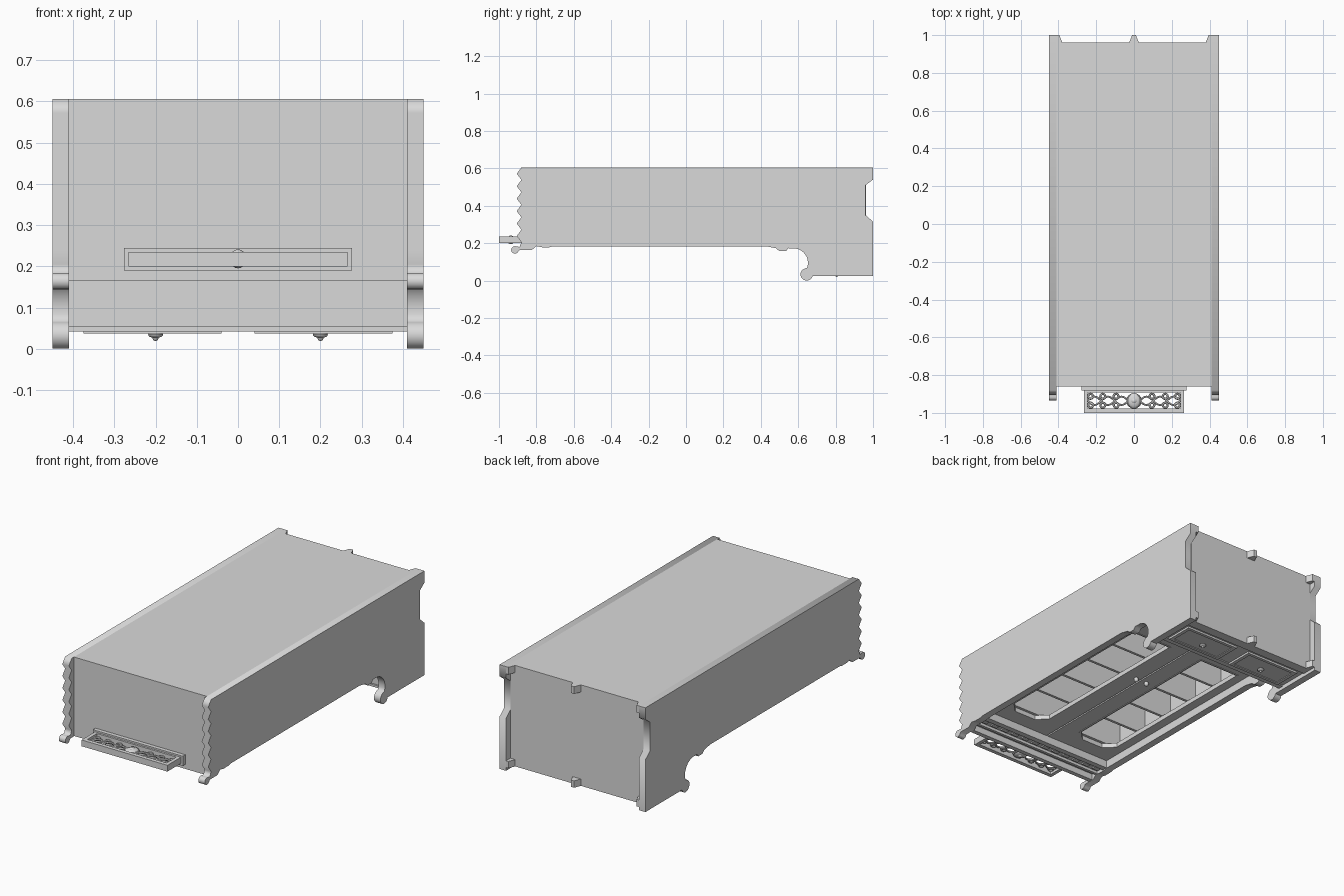
import bpy, bmesh, math
from math import sin, cos, radians, pi
from mathutils import Matrix

if "Cube" in bpy.data.objects:
    bpy.data.objects.remove(bpy.data.objects["Cube"])

grey = bpy.data.materials.new("plain_grey")
grey.use_nodes = True
grey.diffuse_color = (0.7, 0.7, 0.7, 1)
grey.node_tree.nodes["Principled BSDF"].inputs["Base Color"].default_value = (0.7, 0.7, 0.7, 1)


def add(name, mesh):
    ob = bpy.data.objects.new(name, mesh)
    bpy.context.collection.objects.link(ob)
    mesh.materials.clear()
    mesh.materials.append(grey)
    return ob


def smooth(ob, angle=35):
    bpy.ops.object.select_all(action='DESELECT')
    ob.select_set(True)
    bpy.context.view_layer.objects.active = ob
    bpy.ops.object.shade_smooth_by_angle(angle=radians(angle))


def box(name, x, y, z):
    """Block from its x, y and z ranges."""
    bm = bmesh.new()
    bmesh.ops.create_cube(bm, size=1)
    for v in bm.verts:
        for i, (a, b) in enumerate((x, y, z)):
            v.co[i] = a if v.co[i] < 0 else b
    me = bpy.data.meshes.new(name)
    bm.to_mesh(me)
    bm.free()
    return add(name, me)


def curve_mesh(name, loops, matrix, dims='2D', cyclic=True, extrude=0.0, bevel=0.0):
    """Flat-shaded mesh from filled outlines or from tubes along paths."""
    cu = bpy.data.curves.new(name, 'CURVE')
    cu.dimensions = dims
    cu.extrude = extrude
    cu.bevel_depth = bevel
    cu.bevel_resolution = 1
    cu.fill_mode = 'BOTH' if dims == '2D' else 'FULL'
    for pts in loops:
        sp = cu.splines.new('POLY')
        sp.points.add(len(pts) - 1)
        for p, co in zip(sp.points, pts):
            p.co = (co[0], co[1], 0, 1)
        sp.use_cyclic_u = cyclic
    tmp = bpy.data.objects.new(name + "_tmp", cu)
    bpy.context.collection.objects.link(tmp)
    dg = bpy.context.evaluated_depsgraph_get()
    me = bpy.data.meshes.new_from_object(tmp.evaluated_get(dg))
    bpy.data.objects.remove(tmp)
    bm = bmesh.new()
    bm.from_mesh(me)
    bmesh.ops.remove_doubles(bm, verts=bm.verts, dist=1e-5)
    bmesh.ops.recalc_face_normals(bm, faces=bm.faces)
    for f in bm.faces:
        f.smooth = False
    bm.to_mesh(me)
    bm.free()
    me.transform(matrix)
    return add(name, me)


def plate(name, loops, low, high):
    """Flat plate in x-y with holes, between two heights."""
    return curve_mesh(name, loops, Matrix.Translation((0, 0, (low + high) / 2)), extrude=(high - low) / 2)


def arc(cx, cy, r, a0, a1, n=8):
    angles = [radians(a0 + (a1 - a0) * i / n) for i in range(n + 1)]
    return [(cx + r * cos(a), cy + r * sin(a)) for a in angles]


def rect(x0, x1, y0, y1):
    return [(x0, y0), (x1, y0), (x1, y1), (x0, y1)]


def ellipsoid(name, centre, radii):
    bm = bmesh.new()
    bmesh.ops.create_uvsphere(bm, u_segments=20, v_segments=10, radius=1)
    bm.transform(Matrix.Translation(centre) @ Matrix.Diagonal((*radii, 1)))
    me = bpy.data.meshes.new(name)
    bm.to_mesh(me)
    bm.free()
    smooth(add(name, me))


# Shaped side panels, drawn as (y, z)
side = [(-0.88, 0.605), (1, 0.605), (1, 0.54), (0.96, 0.51), (0.96, 0.35), (1, 0.315), (1, 0.024), (0.675, 0.024)]
side += arc(0.645, 0.033, 0.033, -17, -250, 14)
side += arc(0.575, 0.095, 0.077, -20, 95, 10)
side += [(0.545, 0.173), (0.535, 0.157), (0.5, 0.157), (0.48, 0.173), (0.43, 0.183),
         (-0.71, 0.183), (-0.73, 0.178), (-0.77, 0.178), (-0.8, 0.184), (-0.825, 0.163), (-0.89, 0.163)]
side += arc(-0.915, 0.164, 0.02, -40, -270, 10)
side += [(-0.89, 0.18), (-0.88, 0.205)]
teeth = 6
step = (0.605 - 0.205) / teeth
for i in range(teeth):
    z = 0.205 + i * step
    side += [(-0.905, z + step / 2)] + ([(-0.88, z + step)] if i < teeth - 1 else [])
for label, x in (("left", 0.43), ("right", -0.43)):
    stand = Matrix(((0, 0, 1, x), (1, 0, 0, 0), (0, 1, 0, 0), (0, 0, 0, 1)))
    smooth(curve_mesh(label + "_side_panel", [side], stand, extrude=0.02), 80)

# Footed plates: the large back panel and the strip beside the drawers
def feet(start):
    return [(-0.41, start), (0.41, start), (0.41, 1), (0.395, 1), (0.38, 0.962), (0.025, 0.962), (0.01, 1),
            (-0.01, 1), (-0.025, 0.962), (-0.38, 0.962), (-0.395, 1), (-0.41, 1)]

plate("back_panel", [feet(-0.86)], 0.565, 0.605)
plate("front_foot_strip", [feet(0.91)], 0.042, 0.08)

# Carcass boards and shelves
box("end_board", (-0.41, 0.41), (0.94, 0.962), (0.05, 0.6))
box("crown_board", (-0.41, 0.41), (-0.86, -0.84), (0.165, 0.6))
box("counter_board", (-0.41, 0.41), (0.715, 0.735), (0.042, 0.58))
box("counter_lip", (-0.41, 0.41), (0.705, 0.73), (0.042, 0.054))
for i in range(6):
    y = -0.62 + i * 0.208
    box(f"shelf_{i + 1}", (-0.41, 0.41), (y, y + 0.015), (0.25, 0.58))

# Crown mouldings on the face of the upper cabinet
box("crown_face", (-0.41, 0.41), (-0.85, -0.72), (0.2, 0.24))
box("crown_moulding", (-0.41, 0.41), (-0.86, -0.835), (0.165, 0.21))
box("lower_moulding", (-0.41, 0.41), (-0.745, -0.715), (0.185, 0.235))
box("middle_moulding", (-0.41, 0.41), (-0.81, -0.795), (0.185, 0.21))
for i in range(12):
    x = -0.385 + i * 0.07
    box(f"frieze_block_{i + 1}", (x - 0.02, x + 0.02), (-0.782, -0.757), (0.193, 0.205))

# Doors with clipped openings and thin rims
def opening(s, grow=0.0):
    a, b = 0.11 - grow, 0.355 + grow
    y0, y1, c = -0.62 - grow, 0.42 + grow, 0.055
    pts = [(a, y1), (b, y1), (b, y0 + c), (b - 0.025, y0 + 0.03), (b - c, y0),
           (a + c, y0), (a + 0.025, y0 + 0.03), (a, y0 + c)]
    return [(s * x, y) for x, y in pts]

for label, s in (("left", 1), ("right", -1)):
    plate(label + "_door", [rect(*sorted((s * 0.004, s * 0.41)), -0.72, 0.52), opening(s)], 0.228, 0.25)
    plate(label + "_door_rim", [opening(s, 0.008), opening(s)], 0.225, 0.23)
    ellipsoid(label + "_door_knob", (s * 0.035, 0.06, 0.216), (0.013, 0.013, 0.014))
box("lower_rail", (-0.41, 0.41), (0.52, 0.72), (0.224, 0.25))

# Drawers with sunken panels and pointed knobs
box("drawer_case", (-0.41, 0.41), (0.73, 0.95), (0.048, 0.2))
for label, s in (("left", 1), ("right", -1)):
    xs = sorted((s * 0.04, s * 0.375))
    plate(label + "_drawer_frame", [rect(*xs, 0.735, 0.895), rect(xs[0] + 0.02, xs[1] - 0.02, 0.752, 0.878)], 0.037, 0.05)
    box(label + "_drawer_panel", (xs[0] + 0.02, xs[1] - 0.02), (0.752, 0.878), (0.041, 0.05))
    ellipsoid(label + "_drawer_knob", (s * 0.2, 0.805, 0.034), (0.018, 0.018, 0.008))
    ellipsoid(label + "_drawer_knob_tip", (s * 0.2, 0.805, 0.026), (0.007, 0.007, 0.007))

# Crest: open frame with a back flange
plate("crest_frame", [rect(-0.265, 0.265, -1, -0.875), rect(-0.245, 0.245, -0.978, -0.893)], 0.2, 0.235)
box("crest_flange", (-0.277, 0.277), (-0.882, -0.858), (0.19, 0.244))

# Scrollwork: crossing vines, rings and a central medallion
level = Matrix.Translation((0, 0, 0.218))
vines = []
for s in (1, -1):
    for k in (1, -1):
        vines.append([(s * (0.03 + 0.215 * t / 30), -0.936 + k * 0.022 * sin(3 * pi * t / 30)) for t in range(31)])
smooth(curve_mesh("crest_vines", vines, level, '3D', False, bevel=0.005))
rings = []
for s in (1, -1):
    for x in (0.095, 0.165, 0.23):
        for y in (-0.912, -0.959):
            rings.append(arc(s * x, y, 0.013, 0, 330, 11))
smooth(curve_mesh("crest_rings", rings, level, '3D', bevel=0.006))
ellipsoid("crest_medallion", (0, -0.936, 0.218), (0.037, 0.042, 0.018))
smooth(curve_mesh("medallion_rim", [arc(0, -0.936, 0.032, 0, 345, 23)], level, '3D', bevel=0.009))
ellipsoid("medallion_boss", (0, -0.936, 0.218), (0.02, 0.02, 0.023))
